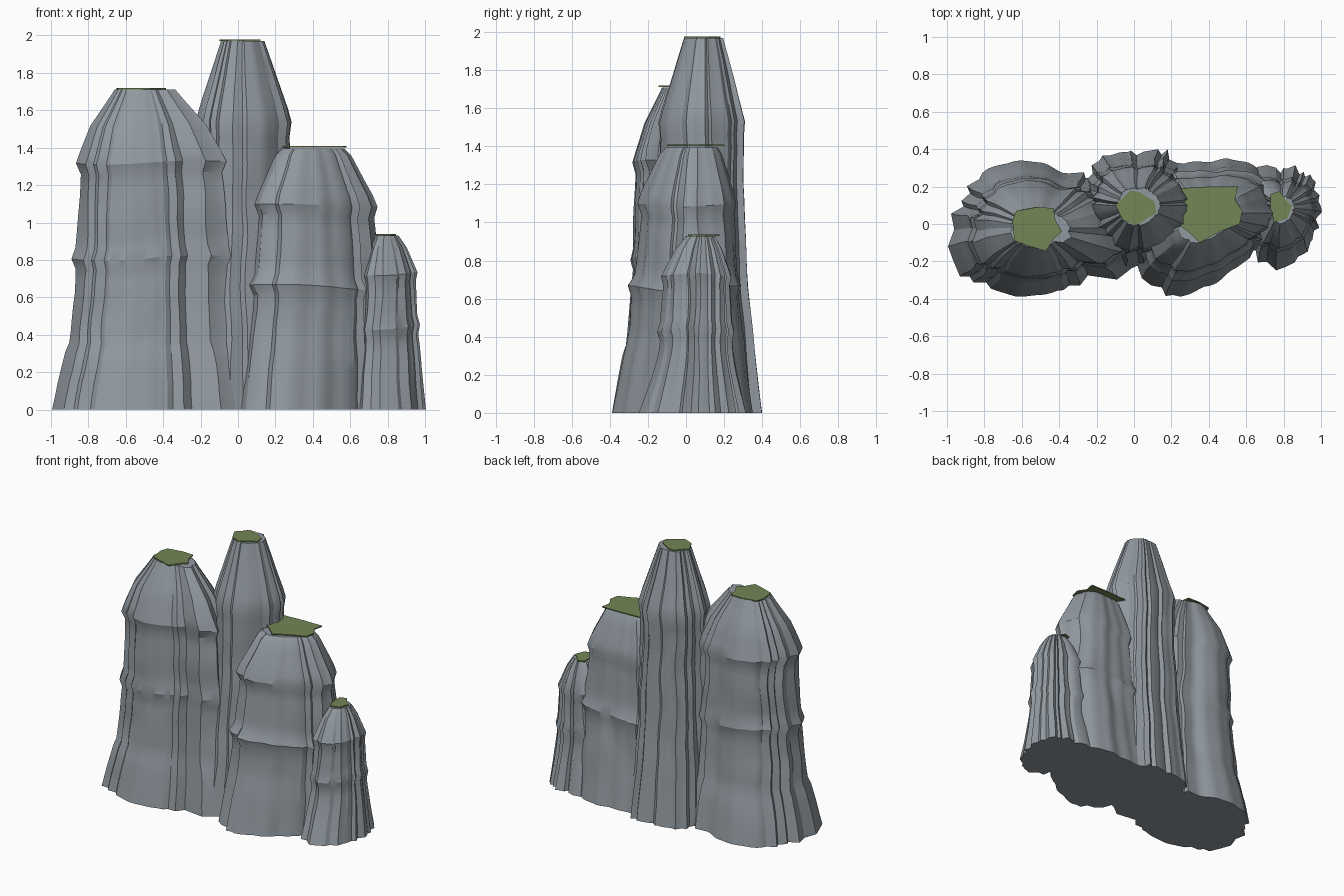
import bpy, bmesh, math, random
from mathutils import noise, Vector

cube = bpy.data.objects.get("Cube")
if cube:
    bpy.data.objects.remove(cube)


def material(name, rgb):
    m = bpy.data.materials.new(name)
    m.use_nodes = True
    m.diffuse_color = (*rgb, 1)
    bsdf = next(n for n in m.node_tree.nodes if n.type == 'BSDF_PRINCIPLED')
    bsdf.inputs["Base Color"].default_value = (*rgb, 1)
    bsdf.inputs["Roughness"].default_value = 0.9
    return m


ROCK = material("grey rock", (0.285, 0.32, 0.35))
GRASS = material("moss green", (0.17, 0.24, 0.09))


def finish(bm, name, mat, angle):
    bmesh.ops.recalc_face_normals(bm, faces=bm.faces)
    mesh = bpy.data.meshes.new(name)
    bm.to_mesh(mesh)
    bm.free()
    mesh.materials.append(mat)
    ob = bpy.data.objects.new(name, mesh)
    bpy.context.collection.objects.link(ob)
    bpy.ops.object.select_all(action='DESELECT')
    ob.select_set(True)
    bpy.context.view_layer.objects.active = ob
    bpy.ops.object.shade_smooth_by_angle(angle=math.radians(angle))


def outline_radius(radii, deg):
    """Smooth interpolation of evenly spaced radii round the pillar."""
    n = len(radii)
    t = (deg % 360) / 360 * n
    i, f = int(t) % n, t % 1
    f = f * f * (3 - 2 * f)
    return radii[i] * (1 - f) + radii[(i + 1) % n] * f


def flutes(rng, depth, step, broad):
    """Angles and radius factors: sharp irregular ribs, calm on the broad faces."""
    result, deg, side = [], 0.0, 1
    while deg < 358:
        if any(a <= deg <= b for a, b in broad):
            result.append((deg, 1.0))
            deg += 5
        else:
            result.append((deg, 1 + side * depth * rng.uniform(-0.2, 1.2)))
            deg += step * rng.uniform(0.4, 1.6)
            side = -side
    return result


def pillar(name, centre, radii, profile, squeeze, sway, depth, step, broad, seed):
    """Fluted rock column; squeeze flattens it front to back above the foot,
    sway moves its middle sideways."""
    rng = random.Random(seed)
    ribs = flutes(rng, depth, step, broad)
    # subdivide the profile so the walls can undulate
    levels = []
    for (z0, s0), (z1, s1) in zip(profile, profile[1:]):
        parts = max(1, round((z1 - z0) / 0.07))
        levels += [(z0 + (z1 - z0) * k / parts, s0 + (s1 - s0) * k / parts)
                   for k in range(parts)]
    levels.append(profile[-1])
    top = levels[-1][0]
    bm = bmesh.new()
    rings = []
    for z, s in levels:
        ring = []
        inner = math.sin(math.pi * z / top)
        flat = 1 - squeeze * min(1, 3 * z / top)
        for deg, f in ribs:
            a = math.radians(deg)
            d = Vector((math.cos(a), math.sin(a), 0))
            wave = noise.noise(d * 1.5 + Vector((seed, 0, z * 5)))
            r = outline_radius(radii, deg) * s * f * (1 + 0.04 * wave * inner)
            a += 0.08 * inner * noise.noise(Vector((seed, deg * 0.02, z * 4)))
            dz = 0.015 * inner * math.sin(2 * a + seed)
            ring.append(bm.verts.new((centre[0] + sway * inner + r * math.cos(a),
                                      centre[1] + r * flat * math.sin(a), z + dz)))
        rings.append(ring)
    n = len(ribs)
    for lo, hi in zip(rings, rings[1:]):
        for i in range(n):
            j = (i + 1) % n
            bm.faces.new((lo[i], lo[j], hi[j], hi[i]))
    bm.faces.new(rings[0])
    bm.faces.new(rings[-1])
    finish(bm, name, ROCK, 28)


def moss_cap(name, outline, z):
    """Thin ragged plate of moss on a pillar top."""
    bm = bmesh.new()
    face = bm.faces.new([bm.verts.new((x, y, z)) for x, y in outline])
    ext = bmesh.ops.extrude_face_region(bm, geom=[face])
    for v in ext["geom"]:
        if isinstance(v, bmesh.types.BMVert):
            v.co.z += 0.008
    finish(bm, name, GRASS, 30)


# Broad pillar on the right
pillar("right_broad_pillar", (-0.51, -0.02),
       [.54, .46, .38, .32, .35, .38, .42, .43, .47, .50, .42, .39, .36, .35, .38, .57],
       [(0, 1), (.15, .95), (.31, .88), (.36, .84), (.76, .77), (.81, .81), (.87, .77),
        (1.26, .72), (1.32, .77), (1.38, .72), (1.52, .59), (1.66, .38), (1.71, .31)],
       .08, .02, .05, 7, [(60, 140), (228, 288)], 3)
moss_cap("right_broad_moss",
         [(-.65, .02), (-.63, .07), (-.52, .09), (-.43, .085), (-.42, .02),
          (-.385, -.04), (-.43, -.08), (-.47, -.145), (-.555, -.12), (-.64, -.09)], 1.712)

# Tall rear pillar
pillar("tall_pillar", (.02, .1),
       [.34, .33, .30, .32, .28, .30, .32, .30, .31, .30, .30, .34, .34, .33, .32, .33],
       [(0, 1), (.3, .92), (.8, .82), (1.2, .75), (1.45, .75), (1.53, .78), (1.6, .72),
        (1.78, .54), (1.97, .35)],
       .1, 0, .06, 7, [(100, 118)], 7)
moss_cap("tall_moss",
         [(-.1, .1), (-.02, .18), (.03, .17), (.11, .12), (.12, .06), (.07, .03),
          (.01, -.01), (-.06, .02)], 1.97)

# Middle front pillar
pillar("middle_pillar", (.4, .06),
       [.39, .37, .35, .31, .27, .29, .35, .37, .37, .40, .50, .48, .39, .33, .32, .35],
       [(0, 1), (.3, .94), (.6, .89), (.655, .94), (.71, .86), (1.03, .77), (1.09, .82),
        (1.15, .77), (1.36, .51), (1.395, .42)],
       .14, .02, .05, 8, [(40, 135), (245, 300)], 12)
moss_cap("middle_moss",
         [(.235, .19), (.4, .2), (.555, .2), (.54, .13), (.58, .07), (.565, 0),
          (.46, -.04), (.35, -.1), (.3, -.05), (.235, 0), (.255, .09)], 1.402)

# Small end pillar
pillar("small_pillar", (.79, .09),
       [.21, .21, .22, .22, .20, .24, .25, .20, .18, .20, .24, .31, .34, .28, .24, .21],
       [(0, 1), (.2, .90), (.39, .81), (.44, .86), (.49, .80), (.68, .75), (.725, .79),
        (.86, .53), (.93, .32)],
       .17, 0, .08, 8, [], 21)
moss_cap("small_moss",
         [(.73, .16), (.78, .175), (.81, .13), (.845, .1), (.82, .03), (.755, .01),
          (.73, .07)], .93)
